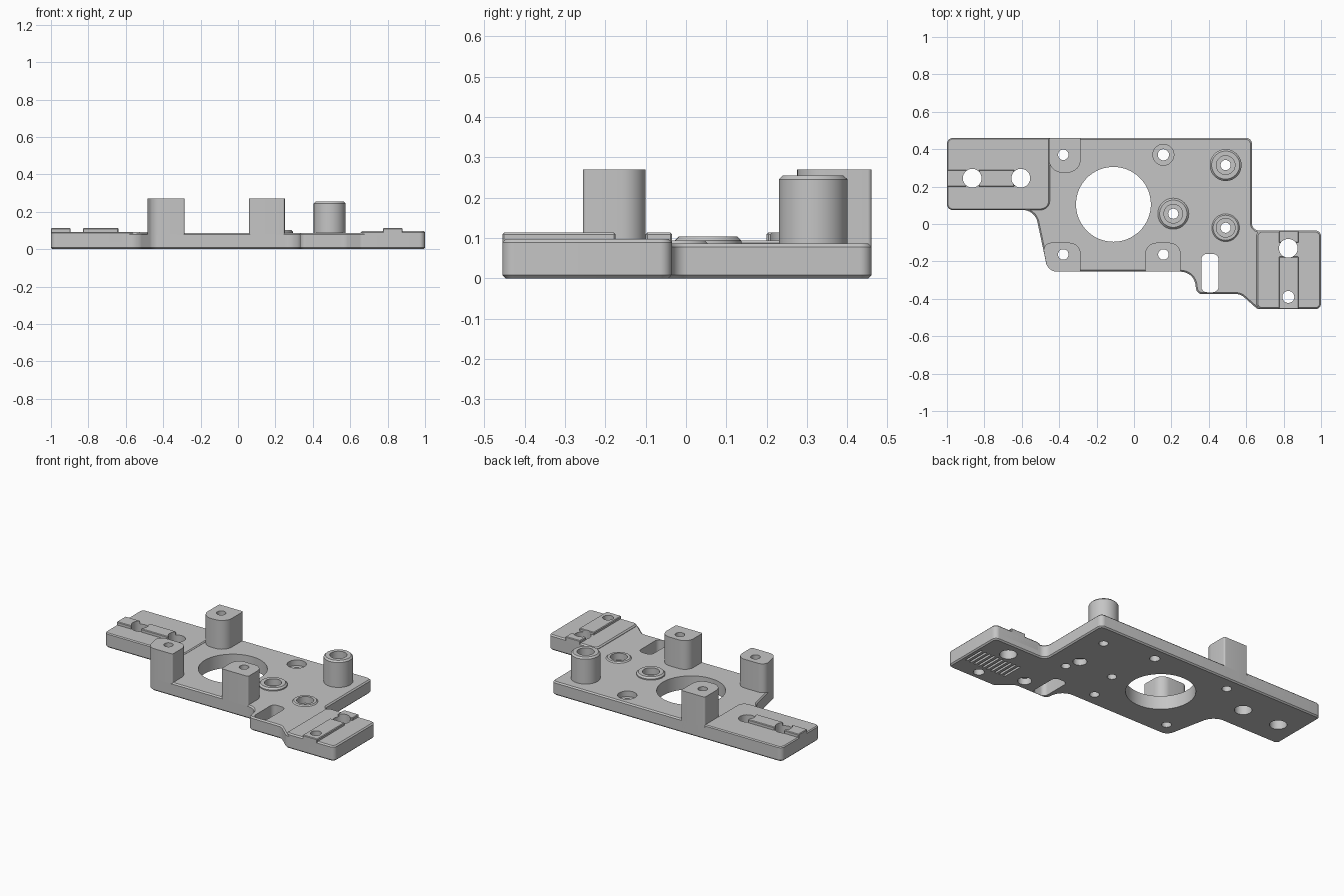
import bpy, bmesh, math
from mathutils import Vector

cube = bpy.data.objects.get("Cube")
if cube:
    bpy.data.objects.remove(cube)

grey = bpy.data.materials.new("machined grey")
grey.use_nodes = True
colour = (0.56, 0.56, 0.56, 1)
grey.diffuse_color = colour
grey.node_tree.nodes["Principled BSDF"].inputs["Base Color"].default_value = colour

cutters = bpy.data.collections.new("cutters")
bpy.context.scene.collection.children.link(cutters)
parts = []


def rounded(corners, seg=8):
    """Polygon from (x, y, radius) corners, each corner filleted."""
    pts = []
    for i, (x, y, r) in enumerate(corners):
        p = Vector((x, y, 0))
        if r == 0:
            pts.append(p)
            continue
        a = (Vector((*corners[i - 1][:2], 0)) - p).normalized()
        b = (Vector((*corners[(i + 1) % len(corners)][:2], 0)) - p).normalized()
        half = a.angle(b) / 2
        t = r / math.tan(half)
        c = p + (a + b).normalized() * r / math.sin(half)
        start, end = (p + a * t - c).normalized(), (p + b * t - c).normalized()
        pts += [c + r * start.slerp(end, k / seg) for k in range(seg + 1)]
    return pts


def box(x0, x1, y0, y1, r=0):
    return rounded([(x0, y0, r), (x1, y0, r), (x1, y1, r), (x0, y1, r)])


def circle(x, y, r, seg=48):
    return [Vector((x + r * math.cos(k * math.tau / seg),
                    y + r * math.sin(k * math.tau / seg), 0)) for k in range(seg)]


def slab(name, pts, z0, z1, bevel=0, cutter=False):
    """Extrude a flat outline from z0 to z1, with an optional chamfer."""
    bm = bmesh.new()
    face = bm.faces.new([bm.verts.new((p.x, p.y, z0)) for p in pts])
    ext = bmesh.ops.extrude_face_region(bm, geom=[face], use_keep_orig=True)
    for v in ext["geom"]:
        if isinstance(v, bmesh.types.BMVert):
            v.co.z = z1
    bmesh.ops.recalc_face_normals(bm, faces=bm.faces)
    mesh = bpy.data.meshes.new(name)
    bm.to_mesh(mesh)
    bm.free()
    obj = bpy.data.objects.new(name, mesh)
    if cutter:
        cutters.objects.link(obj)
        obj.hide_render = True
        return
    bpy.context.scene.collection.objects.link(obj)
    mesh.materials.append(grey)
    if bevel:
        m = obj.modifiers.new("chamfer", "BEVEL")
        m.width, m.segments = bevel, 1
        m.limit_method, m.angle_limit = "ANGLE", math.radians(60)
    parts.append(obj)


def cut(pts, z0=-0.1, z1=0.4):
    slab("cutter", pts, z0, z1, cutter=True)


# Base plate
slab("base_plate", rounded([
    (-1, .46, .03), (-1, .075, .03), (-.53, .075, .08), (-.46, -.255, .06),
    (.32, -.255, .08), (.335, -.375, .035), (.57, -.375, .06), (.66, -.455, .03),
    (1, -.455, .03), (1, -.035, .03), (.63, -.035, .04), (.63, .46, .03)]),
    0, 0.086, 0.008)

# Raised mounting pads with their locating ribs
slab("right_wing_pad", rounded([(-1, .46, .03), (-1, .075, .03),
                                (-.45, .075, .05), (-.45, .46, 0)]), 0.03, 0.093, 0.006)
slab("left_wing_pad", box(.655, 1, -.455, -.035, .03), 0.03, 0.097, 0.008)
for name, rib in [("right_outer_rib", (-1, -.895, .2, .29)),
                  ("right_inner_rib", (-.83, -.64, .2, .29)),
                  ("left_front_rib", (.775, .88, -.455, -.175)),
                  ("left_back_rib", (.775, .88, -.1, -.035))]:
    slab(name, box(*rib), 0.05, 0.113, 0.004)

# Three tall posts flush with the plate edge
slab("back_post", rounded([(-.455, .46, .01), (-.455, .275, .07),
                           (-.285, .275, .07), (-.285, .46, .01)]), 0.03, 0.27)
slab("front_right_post", rounded([(-.492, -.1, .04), (-.46, -.255, .06),
                                  (-.285, -.255, .01), (-.285, -.1, .06)]), 0.03, 0.27)
slab("front_left_post", rounded([(.06, -.1, .06), (.06, -.255, .01),
                                 (.25, -.255, .01), (.25, -.1, .06)]), 0.03, 0.27)

# Round bosses with counterbores
for name, x, y, r, top, floor in [("tall_boss", .49, .315, .085, .255, .2),
                                  ("side_boss", .49, -.02, .077, .093, .05),
                                  ("centre_boss", .21, .055, .083, .103, .06)]:
    slab(name, circle(x, y, r), 0.03, top, 0.01)
    cut(circle(x, y, .05), floor, 0.4)
    cut(circle(x, y, .027))

# Large opening, slot and through holes
cut(circle(-.11, .105, .2, 96))
cut(box(.36, .452, -.365, -.16, .03))
for x, y, r in [(-.378, .37, .028), (-.378, -.163, .028), (.157, -.163, .028),
                (.157, .37, .03), (-.865, .245, .05), (-.605, .245, .05),
                (.825, -.13, .05), (.825, -.39, .032)]:
    cut(circle(x, y, r))
cut(circle(.157, .37, .056), 0.05, 0.4)

# Blind holes and grip grooves on the underside
for x, y in [(.46, .07), (.56, -.3)]:
    cut(circle(x, y, .04), -0.1, 0.04)
for k in range(10):
    x = .68 + k * .031
    cut(box(x, x + .014, -.335, -.195), -0.1, 0.015)

# Apply the cuts and finish the shading
for obj in parts:
    m = obj.modifiers.new("cuts", "BOOLEAN")
    m.operation, m.solver = "DIFFERENCE", "EXACT"
    m.operand_type, m.collection = "COLLECTION", cutters
    bpy.ops.object.select_all(action="DESELECT")
    obj.select_set(True)
    bpy.context.view_layer.objects.active = obj
    for name in [mod.name for mod in obj.modifiers]:
        bpy.ops.object.modifier_apply(modifier=name)
    bpy.ops.object.shade_smooth_by_angle(angle=math.radians(30))

for obj in list(cutters.objects):
    bpy.data.objects.remove(obj)
bpy.data.collections.remove(cutters)
